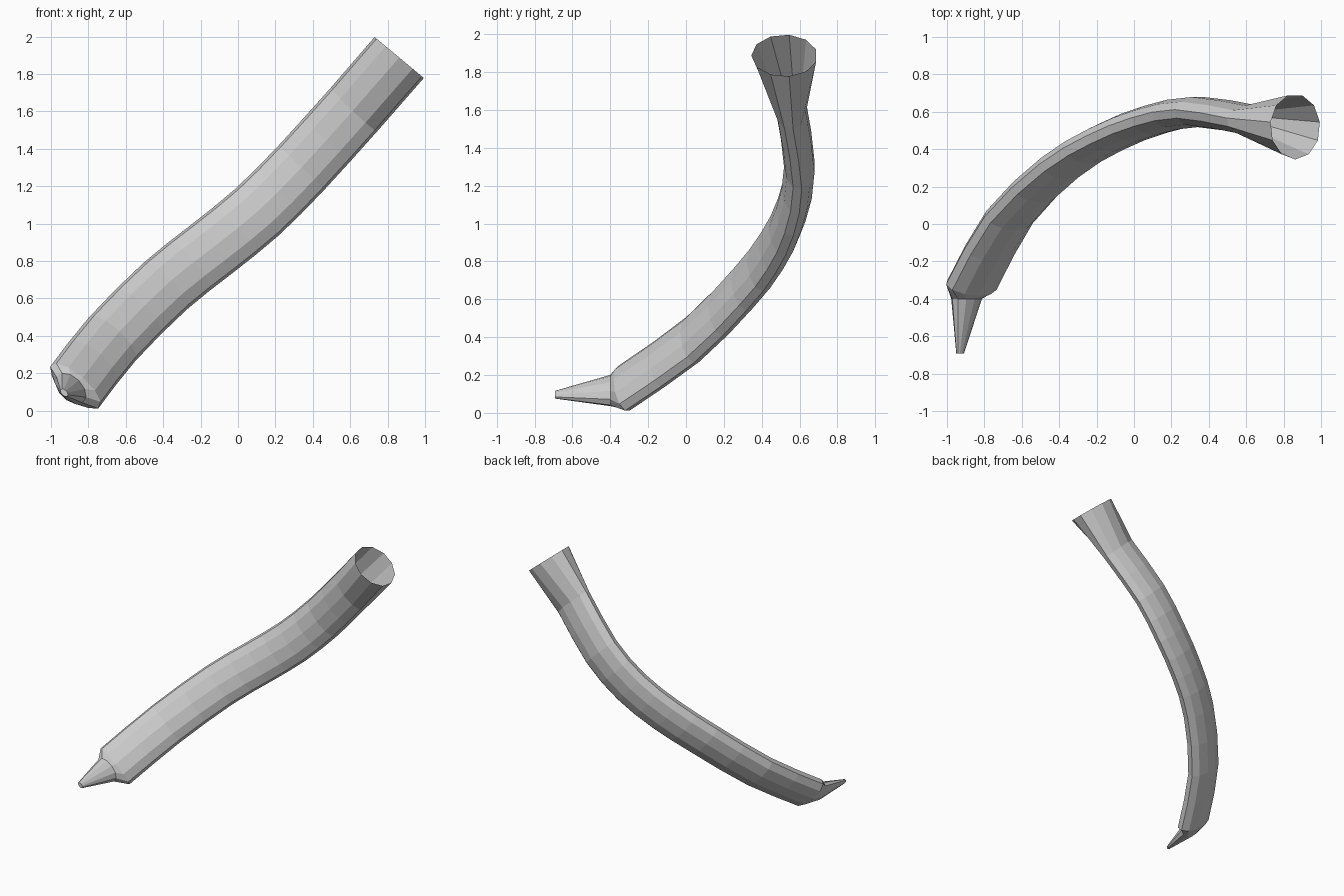
import bpy
from math import cos, sin, tau
from mathutils import Vector

if "Cube" in bpy.data.objects:
    bpy.data.objects.remove(bpy.data.objects["Cube"])

SIDES = 11


def ring(centre, axis, u, half_w, half_t):
    """Elliptical ring: half_w along u, half_t across it."""
    u = u.normalized()
    v = u.cross(axis).normalized()
    return [centre + v * half_t * cos(tau * k / SIDES) + u * half_w * sin(tau * k / SIDES)
            for k in range(SIDES)]


def loft(name, rings, cap_start=False):
    """Skin a run of rings into one flat-shaded object."""
    verts = [p for r in rings for p in r]
    faces = []
    for i in range(len(rings) - 1):
        a, b = i * SIDES, (i + 1) * SIDES
        for k in range(SIDES):
            n = (k + 1) % SIDES
            faces.append((a + k, a + n, b + n, b + k))
    if cap_start:
        faces.append(tuple(reversed(range(SIDES))))
    mesh = bpy.data.meshes.new(name)
    mesh.from_pydata(verts, [], faces)
    obj = bpy.data.objects.new(name, mesh)
    bpy.context.collection.objects.link(obj)
    return obj


def spline(pts, i, t):
    """Catmull-Rom point on segment i."""
    p1, p2 = pts[i], pts[i + 1]
    p0 = pts[i - 1] if i else p1 * 2 - p2
    p3 = pts[i + 2] if i + 2 < len(pts) else p2 * 2 - p1
    return 0.5 * (2 * p1 + (p2 - p0) * t + (2 * p0 - 5 * p1 + 4 * p2 - p3) * t ** 2
                  + (3 * p1 - p0 - 3 * p2 + p3) * t ** 3)


# Centre line of the bent body
path = [Vector(p) for p in [
    (-0.87, -0.33, 0.13), (-0.67, 0.03, 0.385), (-0.385, 0.31, 0.67),
    (-0.14, 0.46, 0.865), (0.1, 0.555, 1.06), (0.34, 0.60, 1.30), (0.62, 0.555, 1.61)]]
line = [spline(path, i, s / 2) for i in range(len(path) - 1) for s in range(2)] + [path[-1]]

body_rings = []
for i, p in enumerate(line):
    axis = line[min(i + 1, len(line) - 1)] - line[max(i - 1, 0)]
    flat = Vector((axis.x, 0, axis.z)).normalized() + Vector((0.7, 0, 0.7))
    u = Vector((flat.z, 0, -flat.x))
    body_rings.append(ring(p, axis, u, 0.172, 0.082))
loft("body", body_rings)

# Open flared mouth at the top
rim = ring(Vector((0.862, 0.52, 1.888)), Vector((0.64, 0, 0.77)),
           Vector((0.77, 0, -0.64)), 0.173, 0.175)
loft("flared_mouth", [body_rings[-1], rim])

# Shoulder and pointed tip at the bottom
u, y = Vector((0.7, 0, -0.7)), Vector((0, 1, 0))
tip_base = ring(Vector((-0.895, -0.4, 0.118)), y, u, 0.1, 0.062)
tip_end = ring(Vector((-0.93, -0.692, 0.096)), y, u, 0.025, 0.015)
loft("shoulder", [tip_base, body_rings[0]])
loft("pointed_tip", [tip_end, tip_base], cap_start=True)
